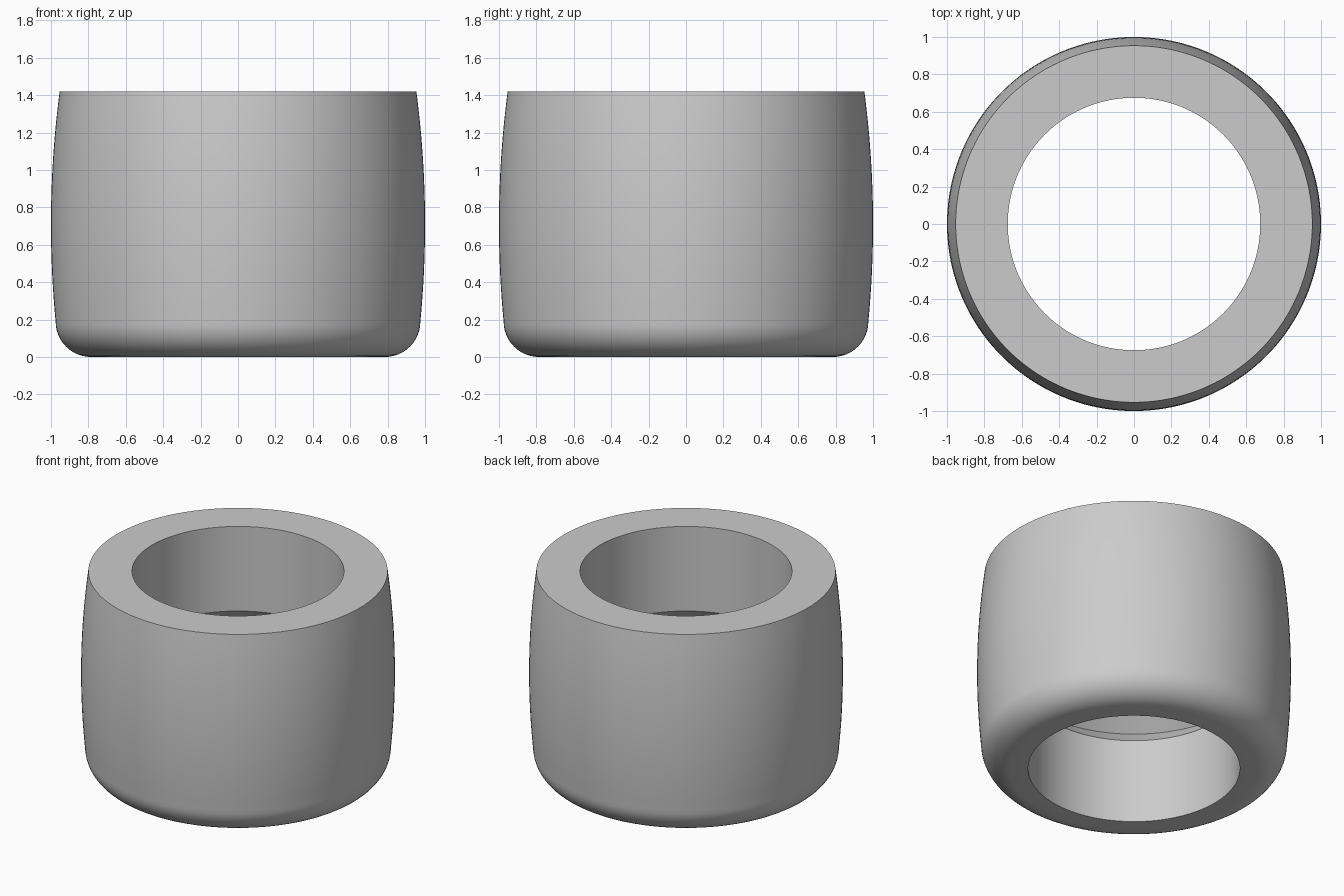
import bpy, bmesh, math

# Remove the default cube
cube = bpy.data.objects.get("Cube")
if cube:
    bpy.data.objects.remove(cube, do_unlink=True)

HEIGHT = 1.42
BORE = 0.675
MID = HEIGHT / 2
GROOVE = 0.115     # depth and half height of the V groove in the bore
FILLET = 0.19
BARREL = 5.45      # radius of the bulging outer side
SEGMENTS = 160


def side_radius(z):
    return 1 - BARREL + math.sqrt(BARREL ** 2 - (z - MID) ** 2)


def make_material(name, color):
    mat = bpy.data.materials.new(name)
    mat.use_nodes = True
    mat.diffuse_color = color
    mat.node_tree.nodes["Principled BSDF"].inputs["Base Color"].default_value = color
    return mat


# Cross-section: bore with V groove, rounded bottom edge, bulging side
profile = [(BORE, HEIGHT), (BORE, MID + GROOVE), (BORE + GROOVE, MID),
           (BORE, MID - GROOVE), (BORE, 0)]
centre = side_radius(FILLET) - FILLET
for i in range(13):
    a = math.pi / 2 * i / 12
    profile.append((centre + FILLET * math.sin(a), FILLET - FILLET * math.cos(a)))
for i in range(1, 21):
    z = FILLET + (HEIGHT - FILLET) * i / 20
    profile.append((side_radius(z), z))

# Turn the closed cross-section around z
bm = bmesh.new()
verts = [bm.verts.new((r, 0, z)) for r, z in profile]
edges = [bm.edges.new((v, verts[i - 1])) for i, v in enumerate(verts)]
bmesh.ops.spin(bm, geom=verts + edges, cent=(0, 0, 0), axis=(0, 0, 1),
               angle=math.tau, steps=SEGMENTS, use_merge=True)
bmesh.ops.remove_doubles(bm, verts=bm.verts, dist=1e-5)
bmesh.ops.recalc_face_normals(bm, faces=bm.faces)
mesh = bpy.data.meshes.new("barrel_ring")
bm.to_mesh(mesh)
bm.free()

ring = bpy.data.objects.new("barrel_ring", mesh)
bpy.context.collection.objects.link(ring)
mesh.materials.append(make_material("light grey", (0.6, 0.6, 0.6, 1)))

# Smooth sides with sharp rims
bpy.ops.object.select_all(action="DESELECT")
ring.select_set(True)
bpy.context.view_layer.objects.active = ring
bpy.ops.object.shade_smooth_by_angle(angle=math.radians(30))
